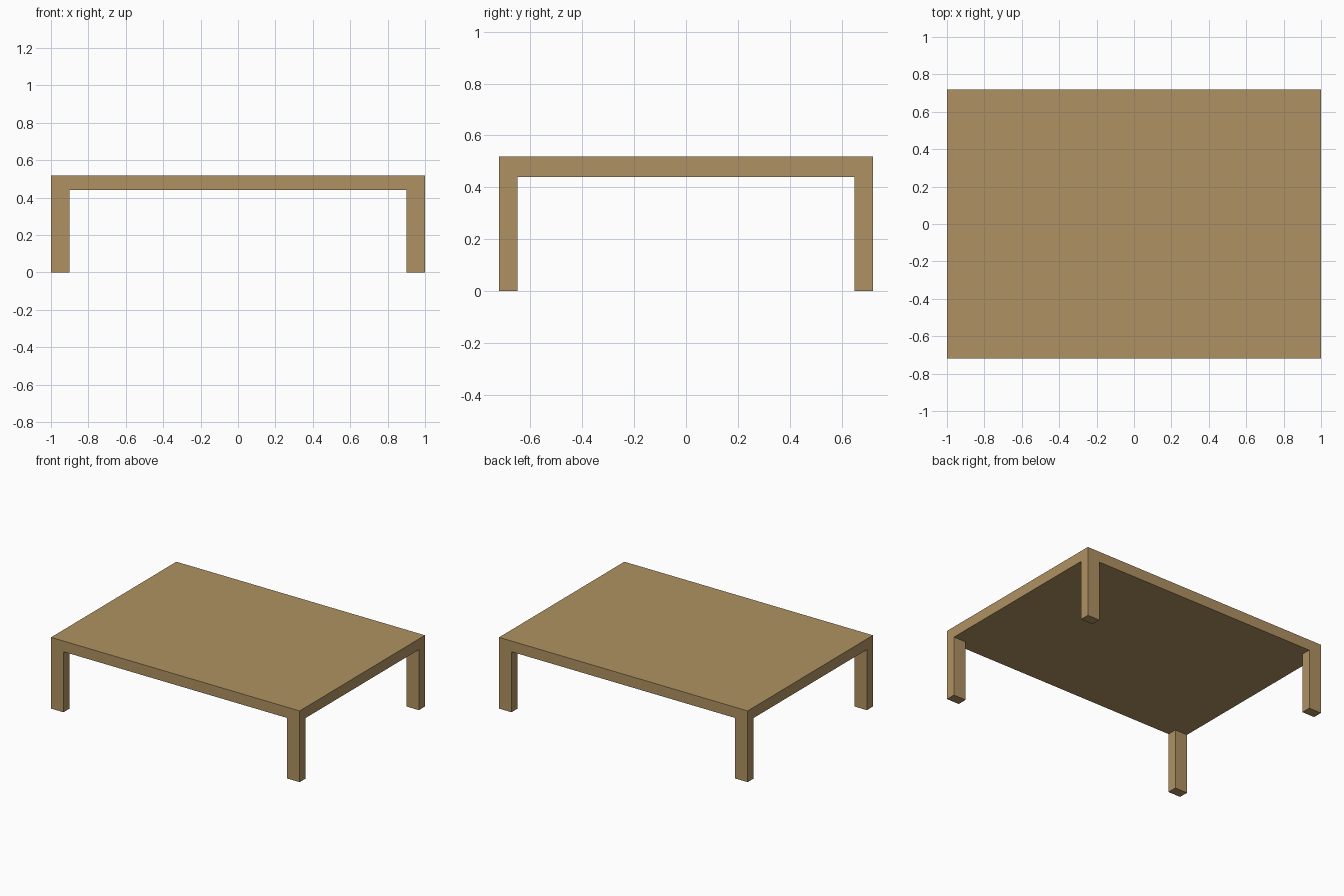
import bpy, bmesh
from mathutils import Matrix, Vector

if "Cube" in bpy.data.objects:
    bpy.data.objects.remove(bpy.data.objects["Cube"])

HX, HY = 1.0, 0.72            # half length, half depth
TOP, UNDER = 0.518, 0.44      # slab top and underside heights
LEG_X, LEG_Y = 0.10, 0.07     # leg section

wood = bpy.data.materials.new("tan wood")
wood.diffuse_color = (0.43, 0.288, 0.122, 1)
wood.use_nodes = True
wood.node_tree.nodes["Principled BSDF"].inputs["Base Color"].default_value = wood.diffuse_color

# Table top slab
bm = bmesh.new()
bmesh.ops.create_cube(bm, size=1, matrix=Matrix.Translation((0, 0, (TOP + UNDER) / 2))
                      @ Matrix.Diagonal((2 * HX, 2 * HY, TOP - UNDER, 1)))

# Loop cuts at the inner leg faces
for s in (-1, 1):
    for co, no in ((Vector((s * (HX - LEG_X), 0, 0)), (1, 0, 0)),
                   (Vector((0, s * (HY - LEG_Y), 0)), (0, 1, 0))):
        bmesh.ops.bisect_plane(bm, geom=bm.verts[:] + bm.edges[:] + bm.faces[:],
                               plane_co=co, plane_no=no)

# Legs extruded down from the four underside corners
bm.normal_update()
corners = []
for f in bm.faces:
    c = f.calc_center_median()
    if f.normal.z < -0.9 and abs(c.x) > HX - LEG_X and abs(c.y) > HY - LEG_Y:
        corners.append(f)
legs = bmesh.ops.extrude_discrete_faces(bm, faces=corners)["faces"]
for f in legs:
    for v in f.verts:
        v.co.z = 0

# Merge flat faces left by the cuts
bmesh.ops.dissolve_limit(bm, angle_limit=0.01, verts=bm.verts[:], edges=bm.edges[:])
bmesh.ops.recalc_face_normals(bm, faces=bm.faces[:])

mesh = bpy.data.meshes.new("table")
bm.to_mesh(mesh)
bm.free()
mesh.materials.append(wood)
bpy.context.collection.objects.link(bpy.data.objects.new("table", mesh))
